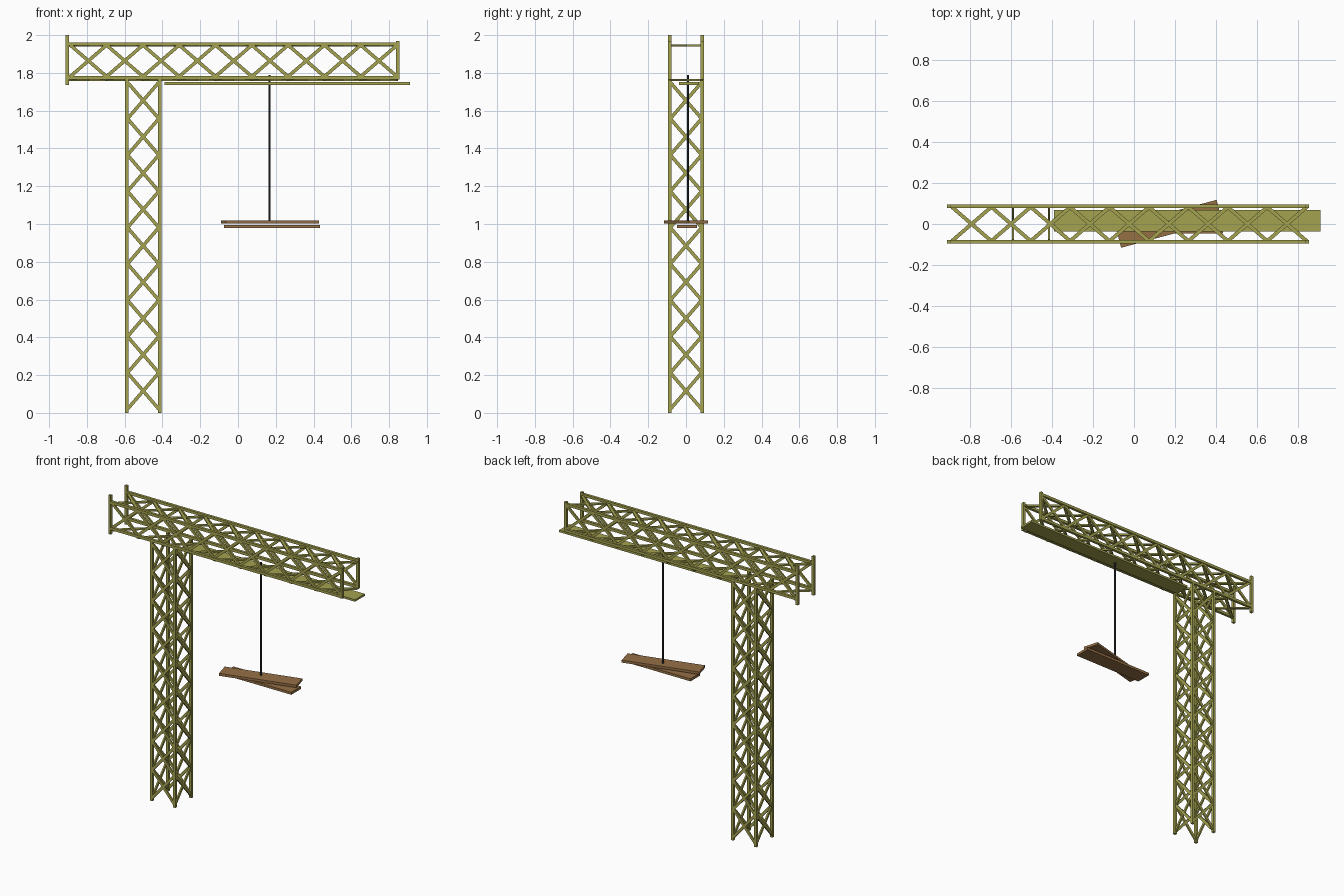
import bpy, bmesh, math
from mathutils import Vector, Matrix

if "Cube" in bpy.data.objects:
    bpy.data.objects.remove(bpy.data.objects["Cube"])


def material(name, color):
    m = bpy.data.materials.new(name)
    m.diffuse_color = (*color, 1)
    m.use_nodes = True
    m.node_tree.nodes["Principled BSDF"].inputs["Base Color"].default_value = m.diffuse_color
    return m


OLIVE = material("olive_paint", (0.37, 0.36, 0.08))
WOOD = material("wood", (0.30, 0.16, 0.06))
DARK = material("dark_cable", (0.03, 0.035, 0.04))


def bar(bm, a, b, width, thick, normal):
    """Rectangular bar from a to b; thick is measured along normal."""
    a, b, n = Vector(a), Vector(b), Vector(normal)
    d = (b - a).normalized()
    side = n.cross(d)
    rot = Matrix((side, n, d)).transposed().to_4x4()
    size = Matrix.Diagonal((width, thick, (b - a).length, 1))
    bmesh.ops.create_cube(bm, size=1, matrix=Matrix.Translation((a + b) / 2) @ rot @ size)


def finish(bm, name, mat):
    me = bpy.data.meshes.new(name)
    bm.to_mesh(me)
    bm.free()
    ob = bpy.data.objects.new(name, me)
    me.materials.append(mat)
    bpy.context.collection.objects.link(ob)
    return ob


def cross_braces(name, origin, along, across, length, half, count=9):
    """A row of X braces starting at origin, spanning +-half across."""
    bm = bmesh.new()
    o, u, v = Vector(origin), Vector(along), Vector(across)
    step = length / count
    for i in range(count):
        p, q = o + u * step * i, o + u * step * (i + 1)
        for s in (-1, 1):
            bar(bm, p - v * half * s, q + v * half * s, 0.018, 0.01, u.cross(v))
    return finish(bm, name, OLIVE)


def box(name, center, size, mat, angle=0):
    bm = bmesh.new()
    bmesh.ops.create_cube(bm, size=1, matrix=Matrix.Diagonal((*size, 1)))
    ob = finish(bm, name, mat)
    ob.location = center
    ob.rotation_euler.z = math.radians(angle)
    return ob


W = 0.018      # section of posts and chords
H = 0.087      # half spacing of posts and chords
MX = -0.502    # mast centre
X, Y, Z = (1, 0, 0), (0, 1, 0), (0, 0, 1)

# Mast: four posts and four braced faces
bm = bmesh.new()
for sx in (-1, 1):
    for sy in (-1, 1):
        bar(bm, (MX + sx * H, sy * H, 0), (MX + sx * H, sy * H, 1.77), W, W, Y)
finish(bm, "mast_posts", OLIVE)
for s, label in ((-1, "a"), (1, "b")):
    cross_braces("mast_front_back_braces_" + label, (MX, s * H, 0.02), Z, X, 1.73, H - 0.004)
    cross_braces("mast_side_braces_" + label, (MX + s * H, 0, 0.02), Z, Y, 1.73, H - 0.004)

# Boom: four chords and end posts
bm = bmesh.new()
for sy in (-1, 1):
    for z in (1.775, 1.953):
        bar(bm, (-0.91, sy * H, z), (0.853, sy * H, z), W, W, Y)
    bar(bm, (-0.903, sy * H, 1.735), (-0.903, sy * H, 2.0), W, W, Y)
    bar(bm, (0.845, sy * H, 1.765), (0.845, sy * H, 1.97), W, W, Y)
finish(bm, "boom_chords", OLIVE)

# Boom bracing on sides, top and bottom
for s, label in ((-1, "front"), (1, "back")):
    cross_braces("boom_braces_" + label, (-0.888, s * H, 1.864), X, Z, 1.73, H - 0.004)
cross_braces("boom_braces_top", (-0.888, 0, 1.945), X, Y, 1.73, H - 0.004)
cross_braces("boom_braces_bottom", (-0.888, 0, 1.763), X, Y, 1.73, H - 0.004)

# Flat track plate below the boom
box("boom_plate", (0.26, 0.015, 1.744), (1.30, 0.105, 0.014), OLIVE)

# Cable and hanging planks
bm = bmesh.new()
bmesh.ops.create_cone(bm, cap_ends=True, segments=8, radius1=0.006, radius2=0.006,
                      depth=0.785, matrix=Matrix.Translation((0.167, 0.01, 1.3975)))
finish(bm, "cable", DARK)
box("plank_upper", (0.17, 0.001, 1.010), (0.51, 0.105, 0.017), WOOD, 15)
box("plank_lower", (0.18, 0.006, 0.987), (0.51, 0.105, 0.017), WOOD)
